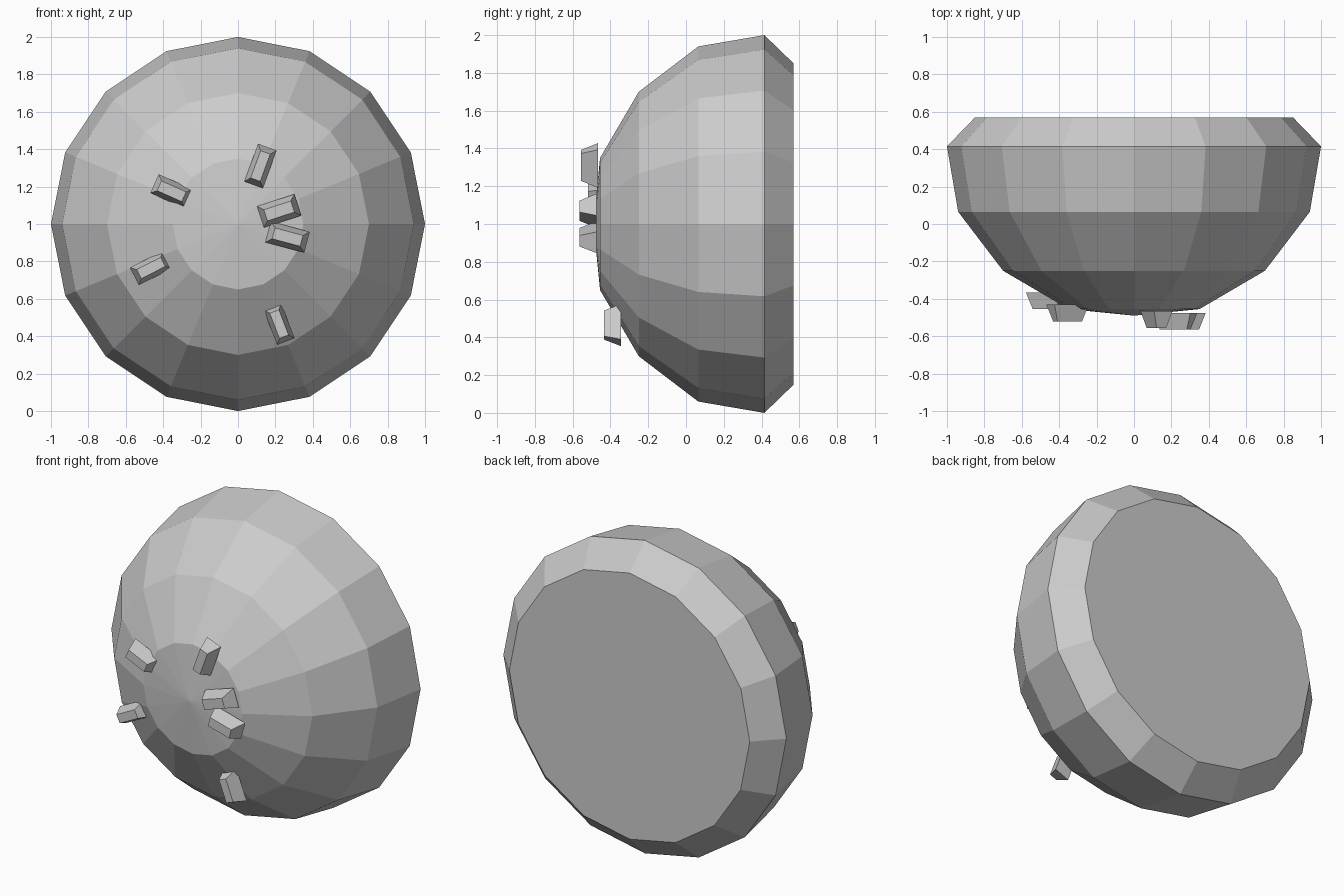
import bpy
import bmesh
from math import cos, sin, pi, radians

if "Cube" in bpy.data.objects:
    bpy.data.objects.remove(bpy.data.objects["Cube"], do_unlink=True)

grey = bpy.data.materials.new("stone grey")
colour = (0.6, 0.6, 0.6, 1)
grey.diffuse_color = colour
grey.use_nodes = True
grey.node_tree.nodes["Principled BSDF"].inputs["Base Color"].default_value = colour


def finish(bm, name):
    """Turn a bmesh into a flat shaded object."""
    bmesh.ops.recalc_face_normals(bm, faces=bm.faces)
    mesh = bpy.data.meshes.new(name)
    bm.to_mesh(mesh)
    bm.free()
    mesh.materials.append(grey)
    obj = bpy.data.objects.new(name, mesh)
    bpy.context.collection.objects.link(obj)
    return obj


def bridge(bm, a, b):
    for i in range(len(a)):
        j = (i + 1) % len(a)
        bm.faces.new((a[i], a[j], b[j], b[i]))


# Faceted dome with a chamfered rim and flat back: radius and depth of each ring
SIDES = 16
profile = [(0.35, -0.455), (0.7, -0.25), (0.94, 0.065), (1, 0.415), (0.85, 0.57)]
bm = bmesh.new()
rings = []
for r, y in profile:
    rings.append([bm.verts.new((r * cos(2 * pi * i / SIDES), y,
                                1 + r * sin(2 * pi * i / SIDES)))
                  for i in range(SIDES)])
for a, b in zip(rings, rings[1:]):
    bridge(bm, a, b)
apex = bm.verts.new((0, -0.49, 1))
for i in range(SIDES):
    bm.faces.new((apex, rings[0][i], rings[0][(i + 1) % SIDES]))
bm.faces.new(rings[-1])
finish(bm, "dome")


# Small tapered studs on the front
def stud(name, x, z, length, width, angle, back):
    c, s = cos(radians(angle)), sin(radians(angle))
    bm = bmesh.new()
    loops = []
    for y, kl, kw in ((back, 0.5, 0.5), (back - 0.09, 0.36, 0.26)):
        loop = []
        for u, v in ((-1, -1), (1, -1), (1, 1), (-1, 1)):
            p, q = u * kl * length, v * kw * width
            loop.append(bm.verts.new((x + p * c - q * s, y, z + p * s + q * c)))
        loops.append(loop)
        bm.faces.new(loop)
    bridge(bm, *loops)
    finish(bm, name)


stud("stud_top", 0.12, 1.31, 0.215, 0.105, 70, -0.465)
stud("stud_upper_right", -0.355, 1.175, 0.2, 0.11, -24, -0.43)
stud("stud_upper_left", 0.22, 1.07, 0.21, 0.12, 18, -0.475)
stud("stud_middle_left", 0.265, 0.93, 0.215, 0.115, -15, -0.475)
stud("stud_lower_right", -0.465, 0.765, 0.2, 0.105, 27, -0.365)
stud("stud_bottom", 0.22, 0.465, 0.2, 0.1, -69, -0.345)
